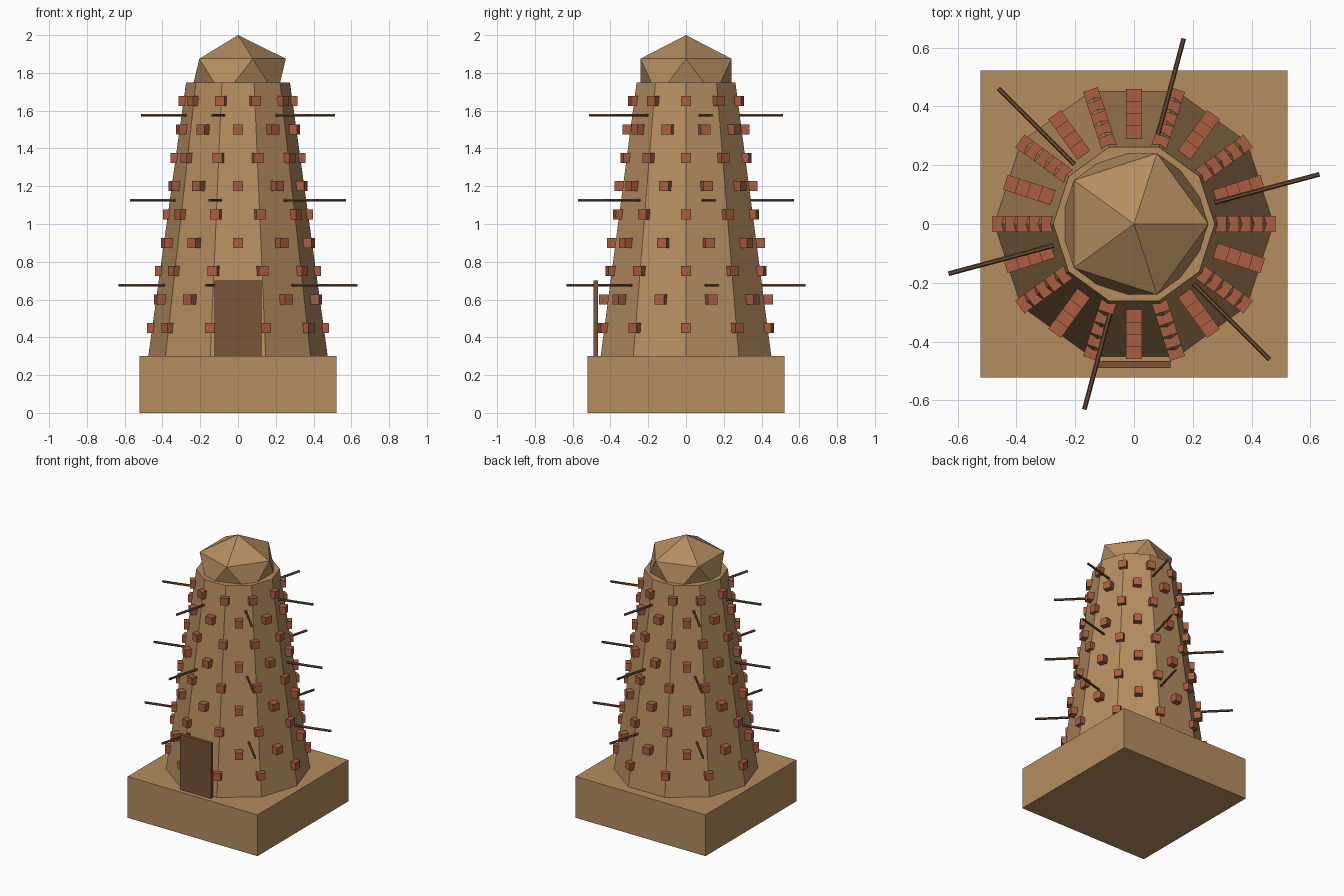
import bpy
import bmesh
from math import pi, radians
from mathutils import Matrix

if "Cube" in bpy.data.objects:
    bpy.data.objects.remove(bpy.data.objects["Cube"], do_unlink=True)


def material(name, rgb):
    m = bpy.data.materials.new(name)
    m.use_nodes = True
    m.diffuse_color = (*rgb, 1)
    m.node_tree.nodes["Principled BSDF"].inputs["Base Color"].default_value = (*rgb, 1)
    return m


SAND = material("sandstone", (0.46, 0.265, 0.115))
BRICK = material("red_brick", (0.40, 0.11, 0.052))
DOOR = material("door_wood", (0.19, 0.088, 0.042))
POLE = material("dark_wood", (0.15, 0.075, 0.036))

BASE_TOP, TOWER_TOP = 0.3, 1.75
R_BOTTOM, R_TOP = 0.475, 0.275
SIDES = 10


def tower_radius(z):
    t = (z - BASE_TOP) / (TOWER_TOP - BASE_TOP)
    return R_BOTTOM + (R_TOP - R_BOTTOM) * t


def finish(name, bm, mat):
    mesh = bpy.data.meshes.new(name)
    bm.to_mesh(mesh)
    bm.free()
    mesh.materials.append(mat)
    obj = bpy.data.objects.new(name, mesh)
    bpy.context.collection.objects.link(obj)
    return obj


def box(name, size, centre, mat):
    bm = bmesh.new()
    bmesh.ops.create_cube(bm, size=1, matrix=Matrix.Translation(centre) @ Matrix.Diagonal((*size, 1)))
    return finish(name, bm, mat)


def radial(angle, radius, z):
    """Frame whose x axis points outward from the tower."""
    return Matrix.Rotation(angle, 4, "Z") @ Matrix.Translation((radius, 0, z))


# Square plinth
box("plinth", (1.045, 1.045, BASE_TOP), (0, 0, BASE_TOP / 2), SAND)

# Tapered ten-sided tower, one corner facing front
bm = bmesh.new()
bmesh.ops.create_cone(
    bm, cap_ends=True, segments=SIDES, radius1=R_BOTTOM, radius2=R_TOP,
    depth=TOWER_TOP - BASE_TOP,
    matrix=Matrix.Translation((0, 0, (BASE_TOP + TOWER_TOP) / 2)) @ Matrix.Rotation(pi / 2, 4, "Z"))
finish("tower", bm, SAND)

# Faceted, slightly flattened dome
bm = bmesh.new()
bmesh.ops.create_icosphere(
    bm, subdivisions=1, radius=1,
    matrix=Matrix.Translation((0, 0, 1.774)) @ Matrix.Diagonal((0.283, 0.283, 0.226, 1)))
finish("dome", bm, SAND)

# Door slab against the front corner
box("door", (0.25, 0.025, 0.4), (0, -0.478, BASE_TOP + 0.2), DOOR)

# Staggered courses of projecting bricks
for course in range(9):
    z = 0.45 + 0.15 * course
    bm = bmesh.new()
    for i in range(SIDES):
        angle = (i + 0.5 * (course % 2)) * 2 * pi / SIDES
        bmesh.ops.create_cube(bm, size=0.053, matrix=radial(angle, tower_radius(z), z))
    finish(f"brick_course_{course + 1}", bm, BRICK)

# Rings of wooden poles
for ring in range(3):
    z = 0.675 + 0.45 * ring
    bm = bmesh.new()
    for i in range(6):
        frame = radial(radians(15 + 60 * i), tower_radius(z) + 0.08, z)
        bmesh.ops.create_cone(
            bm, cap_ends=True, segments=6, radius1=0.008, radius2=0.008, depth=0.3,
            matrix=frame @ Matrix.Rotation(pi / 2, 4, "Y"))
    finish(f"pole_ring_{ring + 1}", bm, POLE)
